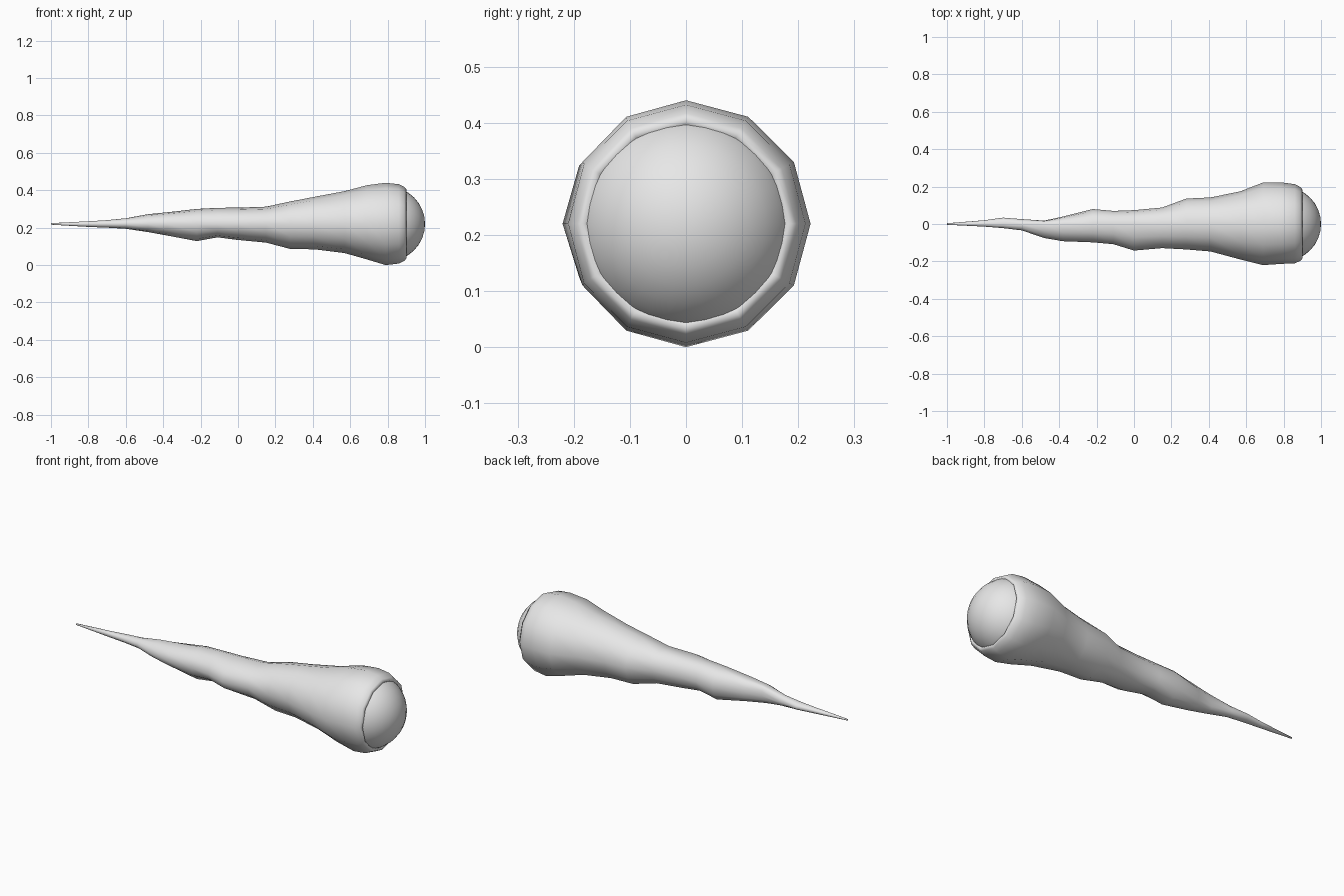
import bpy, bmesh, math

if "Cube" in bpy.data.objects:
    bpy.data.objects.remove(bpy.data.objects["Cube"])

SIDES = 12
AXIS_Z = 0.22

grey = bpy.data.materials.new("plain_grey")
grey.diffuse_color = (0.8, 0.8, 0.8, 1)
grey.use_nodes = True
grey.node_tree.nodes["Principled BSDF"].inputs["Base Color"].default_value = grey.diffuse_color

# Cross-sections along the length: x, reach up, reach down, reach back, reach front
SECTIONS = [
    (-1.00, .004, .004, .004, .004),
    (-0.80, .014, .016, .020, .014),
    (-0.70, .020, .020, .034, .022),
    (-0.60, .030, .026, .026, .034),
    (-0.48, .052, .044, .018, .075),
    (-0.38, .062, .062, .040, .092),
    (-0.22, .080, .092, .080, .098),
    (-0.11, .086, .072, .070, .108),
    (0.00, .087, .086, .074, .142),
    (0.15, .092, .100, .088, .129),
    (0.28, .120, .134, .136, .136),
    (0.41, .145, .136, .142, .147),
    (0.57, .175, .156, .175, .190),
    (0.69, .207, .190, .222, .220),
    (0.79, .220, .220, .222, .213),
    (0.86, .212, .212, .213, .210),
    (0.89, .197, .197, .197, .197),
    (0.90, .185, .185, .185, .185),
    (0.89, .174, .174, .174, .174),
]


def finish(bm, name):
    bmesh.ops.recalc_face_normals(bm, faces=bm.faces)
    mesh = bpy.data.meshes.new(name)
    bm.to_mesh(mesh)
    bm.free()
    obj = bpy.data.objects.new(name, mesh)
    bpy.context.collection.objects.link(obj)
    mesh.materials.append(grey)
    mesh.shade_smooth()
    return obj


# Tapering body: lumpy 12-sided tube with a rolled rim at the wide end
bm = bmesh.new()
rings = []
for x, up, down, back, front in SECTIONS:
    ring = []
    for i in range(SIDES):
        a = 2 * math.pi * i / SIDES
        c, s = math.cos(a), math.sin(a)
        ring.append(bm.verts.new((x, c * (back if c > 0 else front),
                                  AXIS_Z + s * (up if s > 0 else down))))
    rings.append(ring)
for r0, r1 in zip(rings, rings[1:]):
    for i in range(SIDES):
        j = (i + 1) % SIDES
        bm.faces.new((r0[i], r0[j], r1[j], r1[i]))
bm.faces.new(rings[0])
finish(bm, "tapered_body")

# Rounded ball seated in the wide end
bm = bmesh.new()
bmesh.ops.create_uvsphere(bm, u_segments=32, v_segments=16, radius=0.2)
for v in bm.verts:
    x, y, z = v.co
    v.co = (0.8 + z, y, AXIS_Z + x)
finish(bm, "end_ball")
